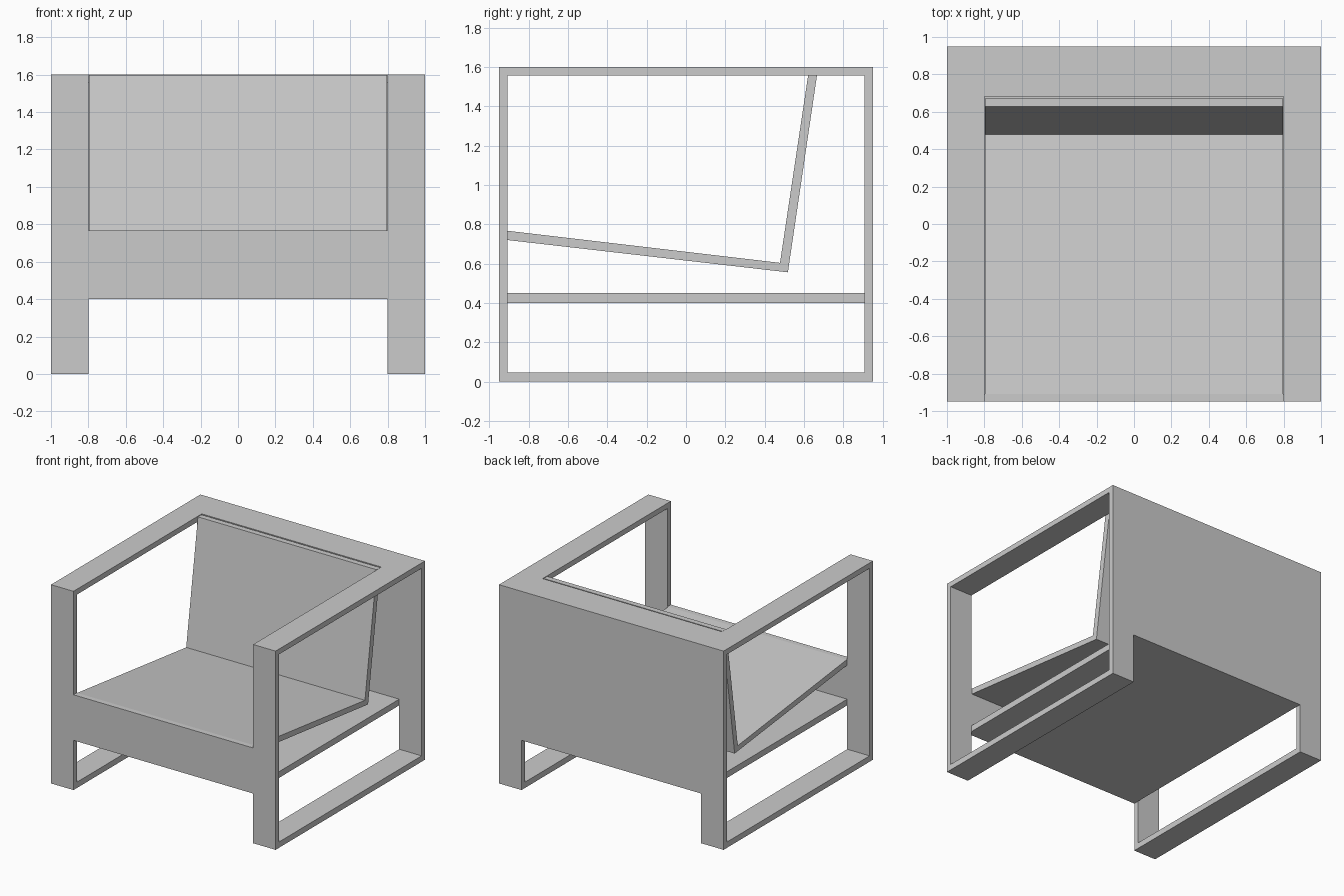
import bpy, bmesh

if "Cube" in bpy.data.objects:
    bpy.data.objects.remove(bpy.data.objects["Cube"])


def extrude_x(name, loops, x0, x1):
    """Solid from a (y, z) outline, with an optional matching inner outline."""
    bm = bmesh.new()
    rings = [[[bm.verts.new((x, y, z)) for y, z in loop] for loop in loops]
             for x in (x0, x1)]
    n = len(loops[0])
    for i in range(n):
        j = (i + 1) % n
        for k in range(len(loops)):
            a, b = rings[0][k], rings[1][k]
            bm.faces.new((a[i], a[j], b[j], b[i]))
        if len(loops) == 2:
            for outer, inner in rings:
                bm.faces.new((outer[i], outer[j], inner[j], inner[i]))
    if len(loops) == 1:
        for ring in rings:
            bm.faces.new(ring[0])
    bmesh.ops.recalc_face_normals(bm, faces=bm.faces)
    mesh = bpy.data.meshes.new(name)
    bm.to_mesh(mesh)
    bm.free()
    obj = bpy.data.objects.new(name, mesh)
    bpy.context.collection.objects.link(obj)
    return obj


def rect(y0, y1, z0, z1):
    return [(y0, z0), (y1, z0), (y1, z1), (y0, z1)]


D, H = 0.95, 1.60          # half depth, height
DI, HI = 0.908, 1.557      # inside of the frame
W = 0.80                   # half width between the side frames

# Side frames: closed rectangular loops forming legs, arms and runners
loops = [rect(-D, D, 0, H), rect(-DI, DI, 0.047, HI)]
extrude_x("right_side_frame", loops, W, 1.0)
extrude_x("left_side_frame", loops, -1.0, -W)

# Boards spanning between the frames
extrude_x("lower_shelf", [rect(-D, D, 0.40, 0.45)], -W, W)
extrude_x("front_panel", [rect(-D, -DI, 0.45, 0.767)], -W, W)
extrude_x("back_panel", [rect(DI, D, 0.45, H)], -W, W)
extrude_x("top_rail", [rect(0.682, D, HI, H)], -W, W)

# Sloping seat and reclined backrest, one bent board
seat_profile = [(-DI, 0.767), (0.478, 0.604), (0.627, 1.598),
                (0.672, 1.598), (0.518, 0.556), (-DI, 0.72)]
extrude_x("seat_and_backrest", [seat_profile], -0.796, 0.796)
